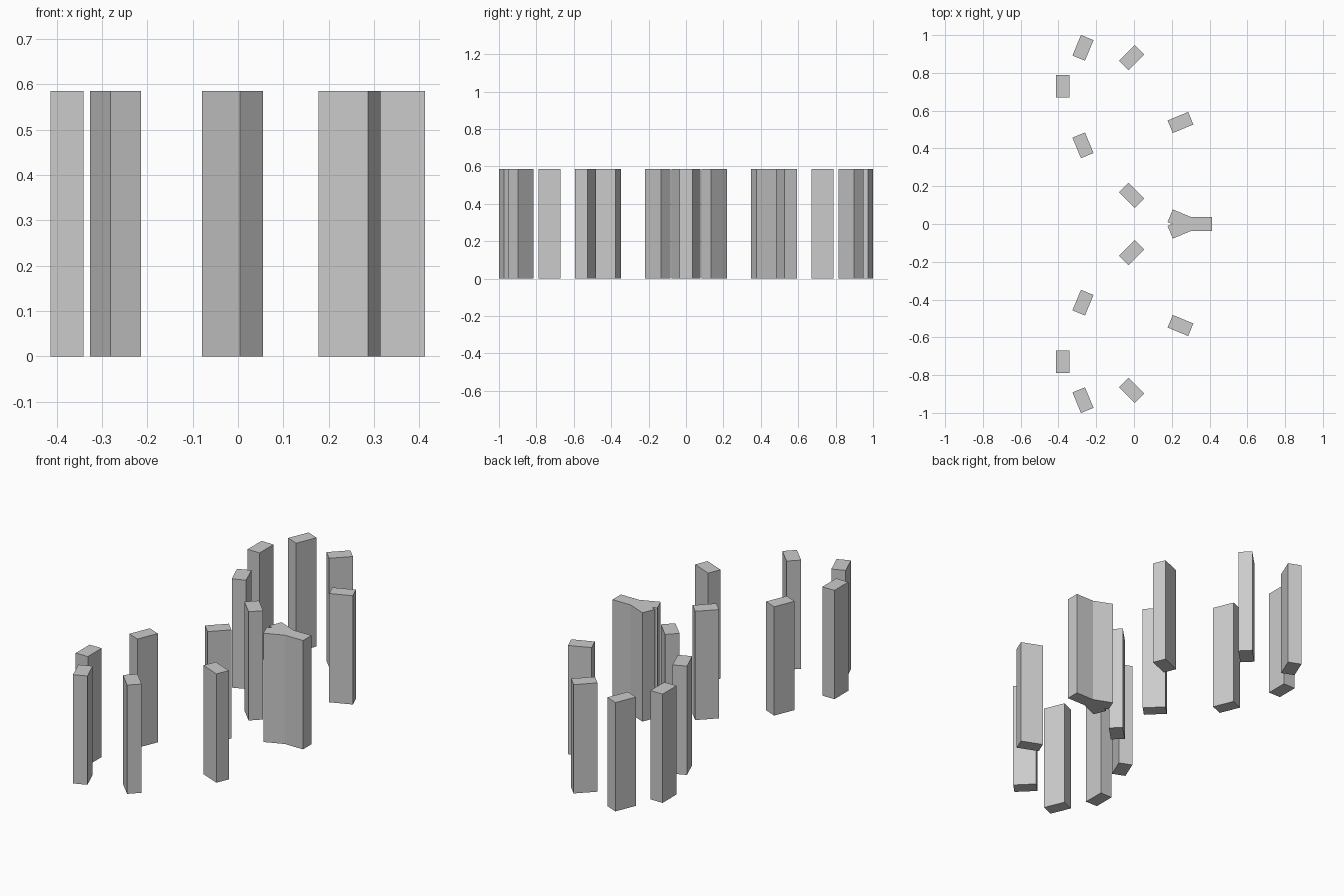
import bpy
from math import cos, sin, pi

if "Cube" in bpy.data.objects:
    bpy.data.objects.remove(bpy.data.objects["Cube"])

HEIGHT = 0.585
WIDTH, LENGTH = 0.072, 0.118      # footprint of one pillar
RING, LOOP = 0.73, 0.365          # radii that trace the pillar path


def pillar(index, x, y, turn):
    bpy.ops.mesh.primitive_cube_add(size=1, location=(x, y, HEIGHT / 2))
    ob = bpy.context.object
    ob.name = f"pillar_{index:02d}"
    ob.scale = (WIDTH, LENGTH, HEIGHT)
    ob.rotation_euler.z = turn


# Pillars on a closed crossing path, each turned a further sixteenth of a circle
for i in range(16):
    if i == 12:                   # would coincide with pillar 4 at the crossing
        continue
    a = i * pi / 8
    x = -0.012 - LOOP * cos(2 * a)
    y = RING * cos(a) - LOOP * sin(2 * a)
    pillar(i, x, y, a)
